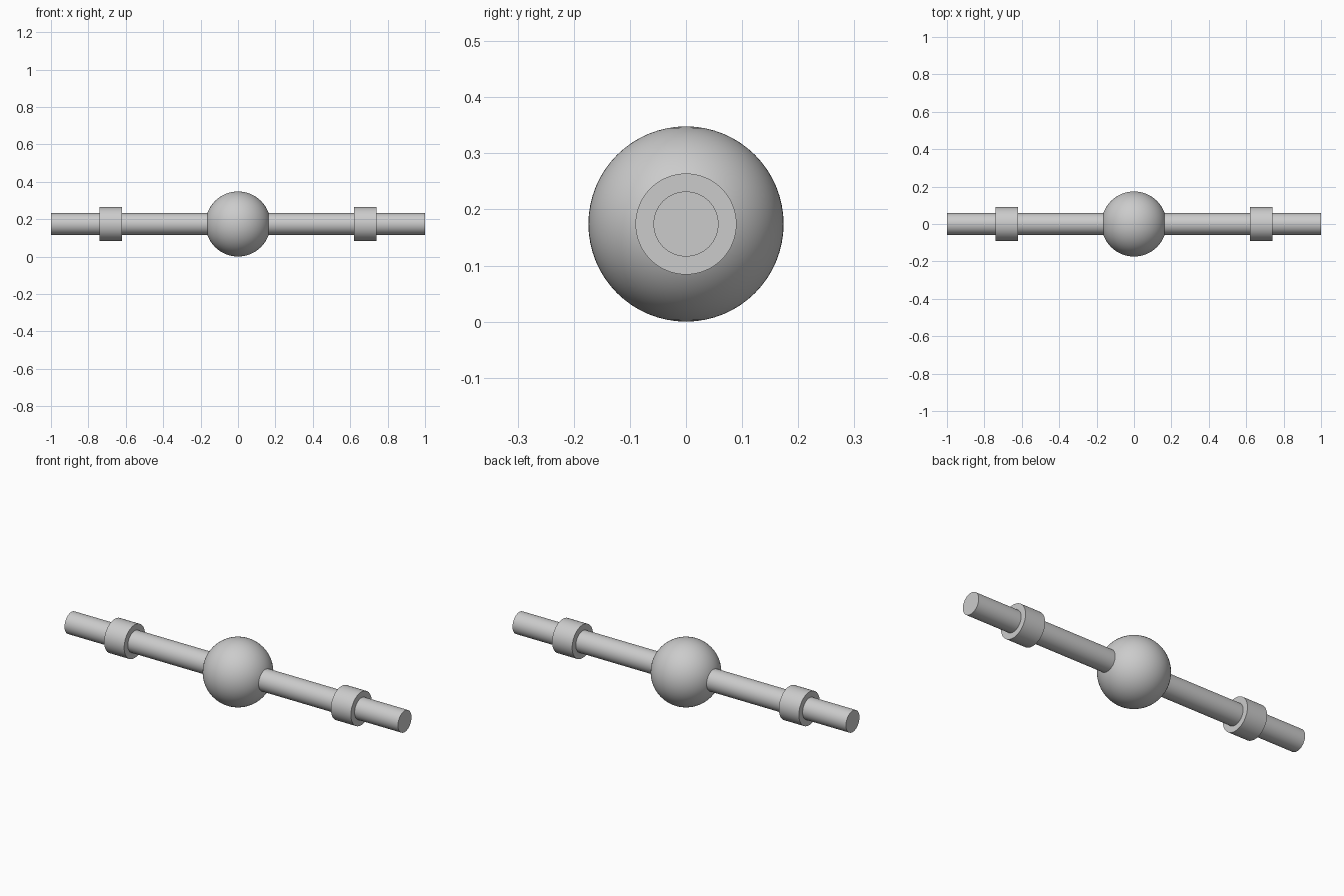
import bpy
import math

cube = bpy.data.objects.get("Cube")
if cube:
    bpy.data.objects.remove(cube, do_unlink=True)

BALL_R, ROD_R, COLLAR_R = 0.174, 0.058, 0.09
AXIS_Z = BALL_R

# One plain grey for the whole model
grey = bpy.data.materials.new("plain grey")
grey.use_nodes = True
colour = (0.6, 0.6, 0.6, 1)
grey.diffuse_color = colour
grey.node_tree.nodes["Principled BSDF"].inputs["Base Color"].default_value = colour


def finish(name):
    obj = bpy.context.object
    obj.name = name
    obj.data.materials.append(grey)
    bpy.ops.object.shade_smooth_by_angle(angle=math.radians(40))


def cylinder_along_x(name, x, radius, length):
    bpy.ops.mesh.primitive_cylinder_add(
        vertices=64, radius=radius, depth=length,
        location=(x, 0, AXIS_Z), rotation=(0, math.pi / 2, 0))
    finish(name)


# Central ball
bpy.ops.mesh.primitive_uv_sphere_add(
    segments=64, ring_count=32, radius=BALL_R, location=(0, 0, AXIS_Z))
finish("center_ball")

# Straight rod through the ball
cylinder_along_x("rod", 0, ROD_R, 2)

# A collar near each end of the rod
for side, sign in (("left", 1), ("right", -1)):
    cylinder_along_x(side + "_collar", sign * 0.68, COLLAR_R, 0.12)
